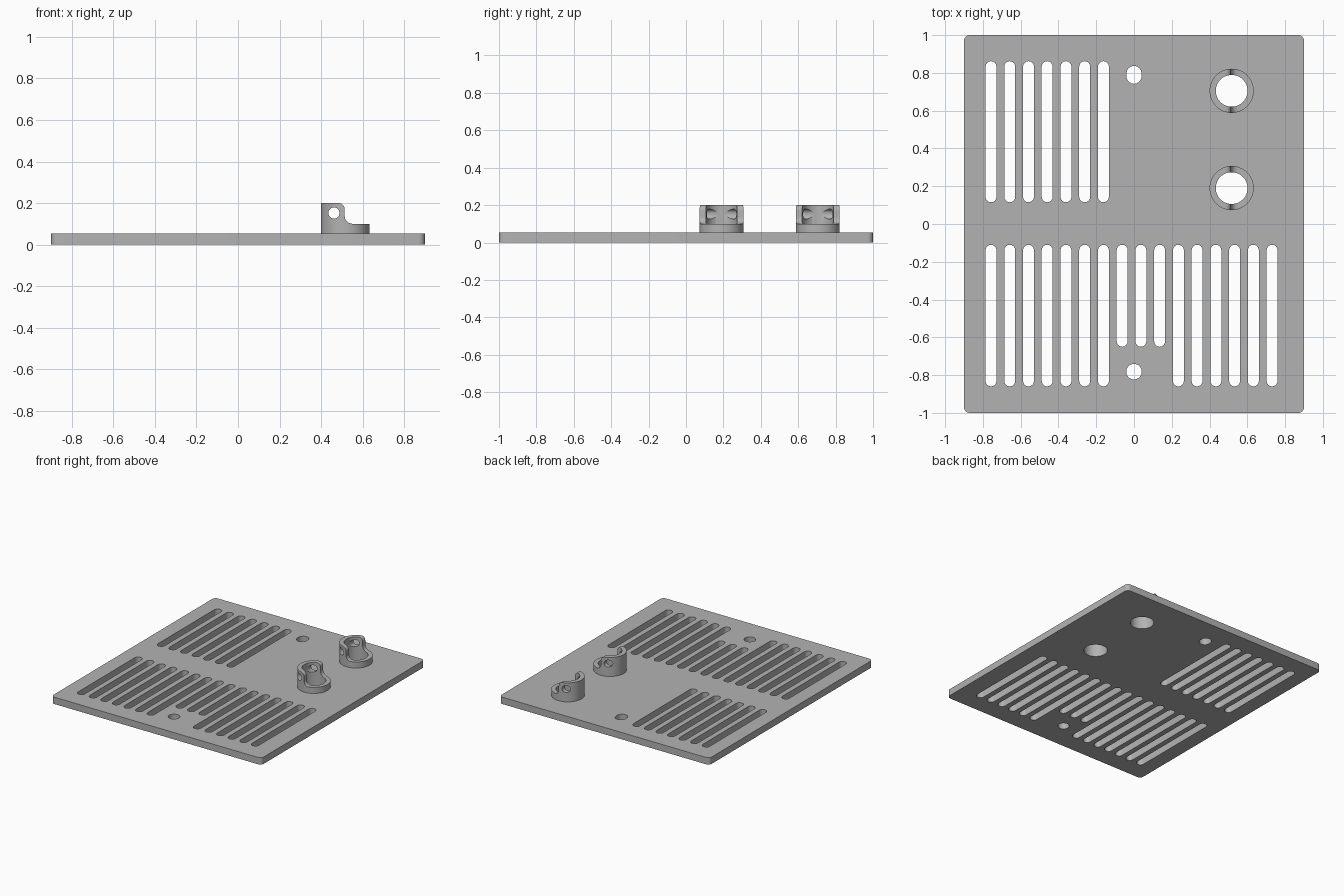
import bpy, bmesh
from math import sin, cos, pi, radians
from mathutils import Matrix

if "Cube" in bpy.data.objects:
    bpy.data.objects.remove(bpy.data.objects["Cube"])

grey = bpy.data.materials.new("plain grey")
grey.use_nodes = True
colour = (0.45, 0.45, 0.45, 1)
grey.diffuse_color = colour
grey.node_tree.nodes["Principled BSDF"].inputs["Base Color"].default_value = colour


def arc(x, y, r, start, end, n=8):
    """Points on an arc, angles in degrees."""
    angles = [radians(start + (end - start) * i / n) for i in range(n + 1)]
    return [(x + r * cos(a), y + r * sin(a)) for a in angles]


def circle(x, y, r, n=48):
    return arc(x, y, r, 0, 360, n)[:-1]


def slot(x, low, high, r):
    return arc(x, high - r, r, 0, 180) + arc(x, low + r, r, 180, 360)


def prism(name, loops, z0, z1, matrix=Matrix()):
    """Extrude an outline with holes."""
    bm = bmesh.new()
    for loop in loops:
        verts = [bm.verts.new((x, y, z0)) for x, y in loop]
        for a, b in zip(verts, verts[1:] + verts[:1]):
            bm.edges.new((a, b))
    bmesh.ops.triangle_fill(bm, use_beauty=True, edges=bm.edges[:])
    bmesh.ops.dissolve_degenerate(bm, dist=1e-5, edges=bm.edges[:])
    new = bmesh.ops.extrude_face_region(bm, geom=bm.faces[:], use_keep_orig=True)["geom"]
    top = [v for v in new if isinstance(v, bmesh.types.BMVert)]
    bmesh.ops.translate(bm, verts=top, vec=(0, 0, z1 - z0))
    bmesh.ops.transform(bm, matrix=matrix, verts=bm.verts[:])
    bmesh.ops.recalc_face_normals(bm, faces=bm.faces[:])
    mesh = bpy.data.meshes.new(name)
    bm.to_mesh(mesh)
    bm.free()
    mesh.materials.append(grey)
    obj = bpy.data.objects.new(name, mesh)
    bpy.context.collection.objects.link(obj)
    return obj


def smooth(obj):
    bpy.ops.object.select_all(action="DESELECT")
    obj.select_set(True)
    bpy.context.view_layer.objects.active = obj
    bpy.ops.object.shade_smooth_by_angle(angle=radians(30))


THICK = 0.053
SOCKET_X, SOCKET_YS = 0.517, (0.19, 0.705)
OUTER, INNER = 0.117, 0.084

# Base plate: rounded outline, vent slots, screw holes and socket holes
c = 0.03
outline = []
for sx, sy, a in ((1, 1, 0), (-1, 1, 90), (-1, -1, 180), (1, -1, 270)):
    outline += arc(sx * (0.9 - c), sy * (1 - c), c, a, a + 90, 6)
loops = [outline]
for i in range(16):
    x = -0.757 + i * 0.0992
    loops.append(slot(x, -0.65 if 7 <= i <= 9 else -0.86, -0.11, 0.029))
    if i < 7:
        loops.append(slot(x, 0.115, 0.862, 0.029))
loops.append(slot(0, 0.742, 0.837, 0.04))
loops.append(circle(0, -0.782, 0.041, 32))
loops += [circle(SOCKET_X, y, INNER) for y in SOCKET_YS]
smooth(prism("base_plate", loops, 0, THICK))

# Side profile of a socket: tall wall with a pin hole, stepping down to a low rim
profile = [(-0.2, 0), (0.2, 0), (0.2, 0.1)]
profile += arc(0.035, 0.138, 0.038, 270, 180)
profile += arc(-0.033, 0.17, 0.03, 0, 90)
profile.append((-0.2, 0.2))
pin_hole = circle(-0.055, 0.152, 0.027, 32)

# Sockets: tubes trimmed to the side profile
for label, y in zip(("front", "back"), SOCKET_YS):
    place = Matrix.Translation((SOCKET_X, y, 0))
    tube = prism(label + "_socket", [circle(0, 0, OUTER), circle(0, 0, INNER)],
                 THICK, 0.25, place)
    trim = prism(label + "_socket_trim", [profile, pin_hole], -0.2, 0.2,
                 place @ Matrix.Rotation(pi / 2, 4, "X"))
    trim.hide_render = True
    mod = tube.modifiers.new("trim", "BOOLEAN")
    mod.operation = "INTERSECT"
    mod.solver = "EXACT"
    mod.object = trim
    bpy.context.view_layer.objects.active = tube
    bpy.ops.object.modifier_apply(modifier=mod.name)
    bpy.data.objects.remove(trim)
    smooth(tube)
